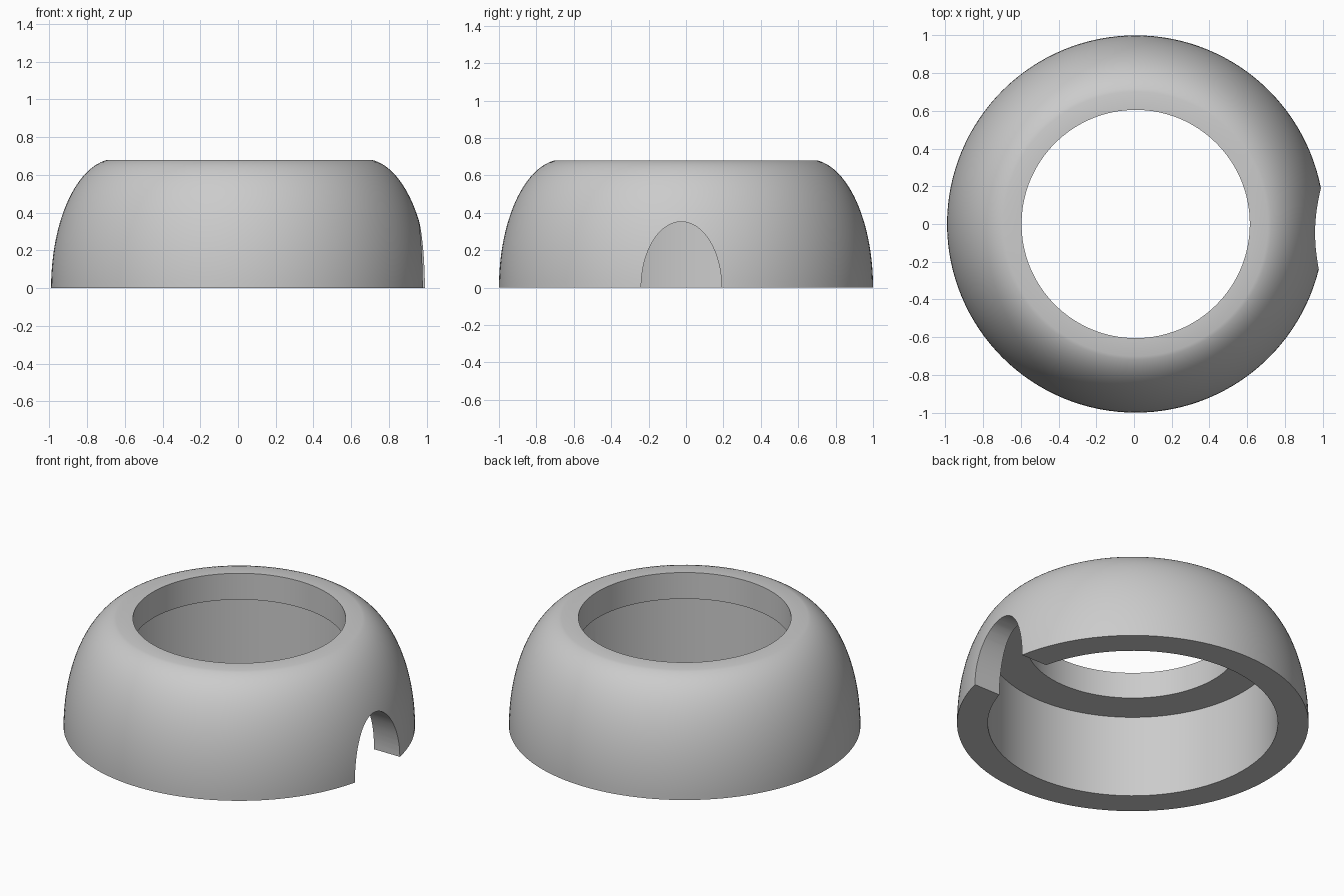
import bpy, bmesh, math
from mathutils import Matrix, Vector

if "Cube" in bpy.data.objects:
    bpy.data.objects.remove(bpy.data.objects["Cube"])

HEIGHT, SHELF = 0.68, 0.515
HOLE_R, CAVITY_R = 0.605, 0.825
CENTRE_X = 0.009

grey = bpy.data.materials.new("plain grey")
grey.use_nodes = True
colour = (0.6, 0.6, 0.6, 1)
grey.diffuse_color = colour
grey.node_tree.nodes["Principled BSDF"].inputs["Base Color"].default_value = colour


def make_object(name, bm):
    bmesh.ops.recalc_face_normals(bm, faces=bm.faces)
    mesh = bpy.data.meshes.new(name)
    bm.to_mesh(mesh)
    bm.free()
    mesh.materials.append(grey)
    obj = bpy.data.objects.new(name, mesh)
    bpy.context.collection.objects.link(obj)
    return obj


# Domed ring: closed wall profile spun around z
core, width, crown = 0.66, 0.34, 0.685
end = math.asin(HEIGHT / crown)
steps = 28
profile = [(core + width * math.cos(end * i / steps),
            crown * math.sin(end * i / steps)) for i in range(steps + 1)]
profile += [(HOLE_R, HEIGHT), (HOLE_R, SHELF), (CAVITY_R, SHELF), (CAVITY_R, 0)]

bm = bmesh.new()
verts = [bm.verts.new((r, 0, z)) for r, z in profile]
edges = [bm.edges.new((v, verts[i - 1])) for i, v in enumerate(verts)]
bmesh.ops.spin(bm, geom=verts + edges, cent=(0, 0, 0), axis=(0, 0, 1),
               angle=math.tau, steps=128, use_duplicate=False)
bmesh.ops.remove_doubles(bm, verts=bm.verts, dist=1e-4)
bmesh.ops.translate(bm, verts=bm.verts, vec=(CENTRE_X, 0, 0))
ring = make_object("domed_ring", bm)

# Cutter for the arched opening through the left wall
bm = bmesh.new()
bmesh.ops.create_cone(bm, cap_ends=True, segments=64, radius1=1, radius2=1, depth=0.8)
bmesh.ops.rotate(bm, verts=bm.verts, matrix=Matrix.Rotation(math.pi / 2, 3, 'Y'))
bmesh.ops.scale(bm, verts=bm.verts, vec=Vector((1, 0.215, 0.352)))
bmesh.ops.translate(bm, verts=bm.verts, vec=(0.9, -0.025, 0))
cutter = make_object("arch_cutter", bm)
cutter.hide_render = True

bpy.ops.object.select_all(action='DESELECT')
bpy.context.view_layer.objects.active = ring
ring.select_set(True)
cut = ring.modifiers.new("arch opening", 'BOOLEAN')
cut.object = cutter
cut.operation = 'DIFFERENCE'
cut.solver = 'EXACT'
bpy.ops.object.modifier_apply(modifier=cut.name)
bpy.data.objects.remove(cutter)

bpy.ops.object.shade_smooth_by_angle(angle=math.radians(30))
